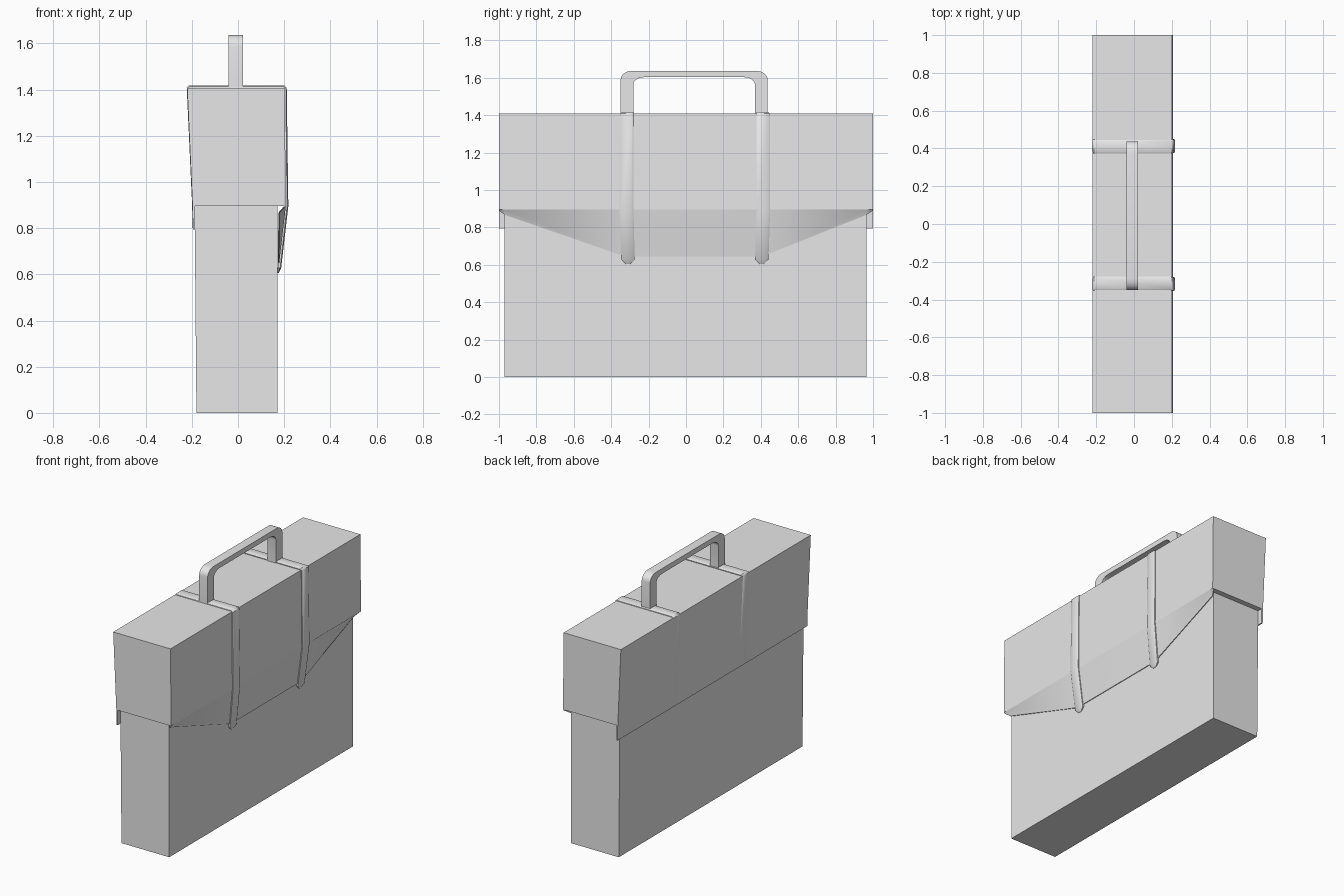
import bpy, bmesh, math

if "Cube" in bpy.data.objects:
    bpy.data.objects.remove(bpy.data.objects["Cube"])

leather = bpy.data.materials.new("plain_grey")
leather.diffuse_color = (0.8, 0.8, 0.8, 1)
leather.use_nodes = True
leather.node_tree.nodes["Principled BSDF"].inputs["Base Color"].default_value = leather.diffuse_color


def loft(name, rings, smooth=0):
    """Skin a list of equal-length point rings and cap both ends."""
    bm = bmesh.new()
    vs = [[bm.verts.new(p) for p in r] for r in rings]
    n = len(vs[0])
    for a, b in zip(vs, vs[1:]):
        for i in range(n):
            j = (i + 1) % n
            bm.faces.new((a[i], a[j], b[j], b[i]))
    bm.faces.new(vs[0])
    bm.faces.new(vs[-1])
    bmesh.ops.recalc_face_normals(bm, faces=bm.faces)
    me = bpy.data.meshes.new(name)
    bm.to_mesh(me)
    bm.free()
    ob = bpy.data.objects.new(name, me)
    bpy.context.collection.objects.link(ob)
    me.materials.append(leather)
    if smooth:
        bpy.ops.object.select_all(action='DESELECT')
        ob.select_set(True)
        bpy.context.view_layer.objects.active = ob
        bpy.ops.object.shade_smooth_by_angle(angle=math.radians(smooth))
    return ob


def extrude_y(name, profile, y0, y1):
    return loft(name, [[(x, y, z) for x, z in profile] for y in (y0, y1)])


# Case body, lid and the short panel hanging down the back
extrude_y("case_body", [(-0.18, 0), (0.172, 0), (0.172, 0.9), (-0.188, 0.9)], -0.97, 0.965)
extrude_y("lid", [(-0.22, 1.408), (0.202, 1.408), (0.207, 0.895), (-0.197, 0.895)], -1, 1)
extrude_y("back_panel", [(-0.197, 0.896), (-0.187, 0.896), (-0.187, 0.795), (-0.195, 0.795)], -1, 1)

# Front flap: thin sheet sloping from the lid edge to the body
flap = []
for y, x, z in [(-1, 0.2, 0.89), (-0.97, 0.18, 0.867), (-0.33, 0.178, 0.645),
                (0.41, 0.178, 0.645), (0.965, 0.18, 0.867), (1, 0.2, 0.89)]:
    flap.append([(0.207, y, 0.895), (x, y, z), (x - 0.005, y, z), (0.2, y, 0.895)])
loft("front_flap", flap, 35)

# Straps: rounded band wrapping front, top and back
# (inner x, inner z, outer x, outer z, half width, drift toward the middle)
path = [(0.172, 0.606, 0.176, 0.605, 0.012, 0.008),
        (0.172, 0.628, 0.187, 0.628, 0.036, 0.008),
        (0.200, 0.895, 0.218, 0.895, 0.037, 0),
        (0.197, 1.400, 0.211, 1.408, 0.036, 0),
        (0.190, 1.400, 0.200, 1.418, 0.036, 0.004),
        (-0.205, 1.400, -0.212, 1.418, 0.036, 0.004),
        (-0.210, 1.400, -0.222, 1.408, 0.036, 0),
        (-0.190, 0.895, -0.1985, 0.895, 0.036, 0),
        (-0.188, 0.800, -0.1965, 0.800, 0.036, 0)]
for name, yc, side in (("strap_near", -0.318, 1), ("strap_far", 0.413, -1)):
    rings = []
    for xi, zi, xo, zo, w, d in path:
        y = yc + side * d
        xm, zm = xi + 0.7 * (xo - xi), zi + 0.7 * (zo - zi)
        rings.append([(xi, y - w, zi), (xm, y - w, zm), (xo, y - 0.75 * w, zo),
                      (xo, y + 0.75 * w, zo), (xm, y + w, zm), (xi, y + w, zi)])
    loft(name, rings, 40)

# Handle: flat bar bent into a rounded arch
y0, y1, top, leg, bar = -0.35, 0.437, 1.637, 0.068, 0.034
pairs = [((y0, 1.405), (y0 + leg, 1.405))]
for k in range(7):
    a = math.pi / 2 * k / 6
    c, s = 1 - math.cos(a), 1 - math.sin(a)
    pairs.append(((y0 + 0.06 * c, top - 0.05 * s),
                  (y0 + leg + 0.06 * c, top - bar - 0.04 * s)))
pairs += [tuple((y0 + y1 - y, z) for y, z in p) for p in reversed(pairs)]
loft("handle", [[(-0.041, o[0], o[1]), (0.021, o[0], o[1]),
                 (0.021, i[0], i[1]), (-0.041, i[0], i[1])] for o, i in pairs], 35)
